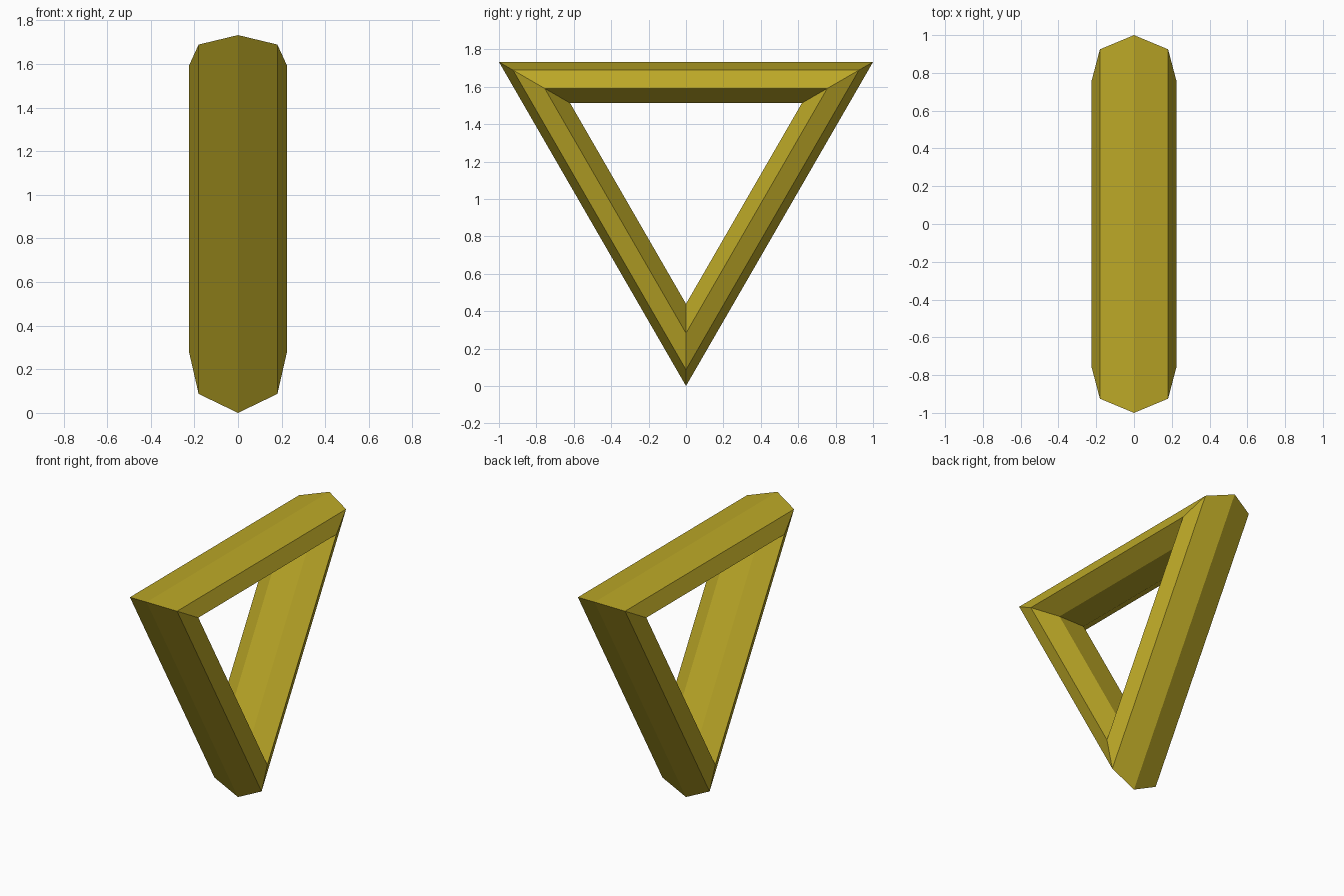
import bpy
import math

if "Cube" in bpy.data.objects:
    bpy.data.objects.remove(bpy.data.objects["Cube"])

# Triangular ring: three straight mitred bars with a seven-sided cross-section
OUTER = 2 / math.sqrt(3)      # centre to corner for a side of 2 units
MINOR = OUTER / 5
MAJOR = OUTER - MINOR

bpy.ops.mesh.primitive_torus_add(
    major_segments=3, minor_segments=7,
    major_radius=MAJOR, minor_radius=MINOR,
    location=(0, 0, OUTER), rotation=(0, math.pi / 2, 0))
ring = bpy.context.object
ring.name = "triangular_ring"
bpy.ops.object.transform_apply(location=True, rotation=True, scale=True)
bpy.ops.object.shade_flat()

# Mustard yellow finish
mat = bpy.data.materials.new("mustard_yellow")
mat.diffuse_color = (0.50, 0.39, 0.02, 1)
mat.use_nodes = True
mat.node_tree.nodes["Principled BSDF"].inputs["Base Color"].default_value = mat.diffuse_color
ring.data.materials.append(mat)
